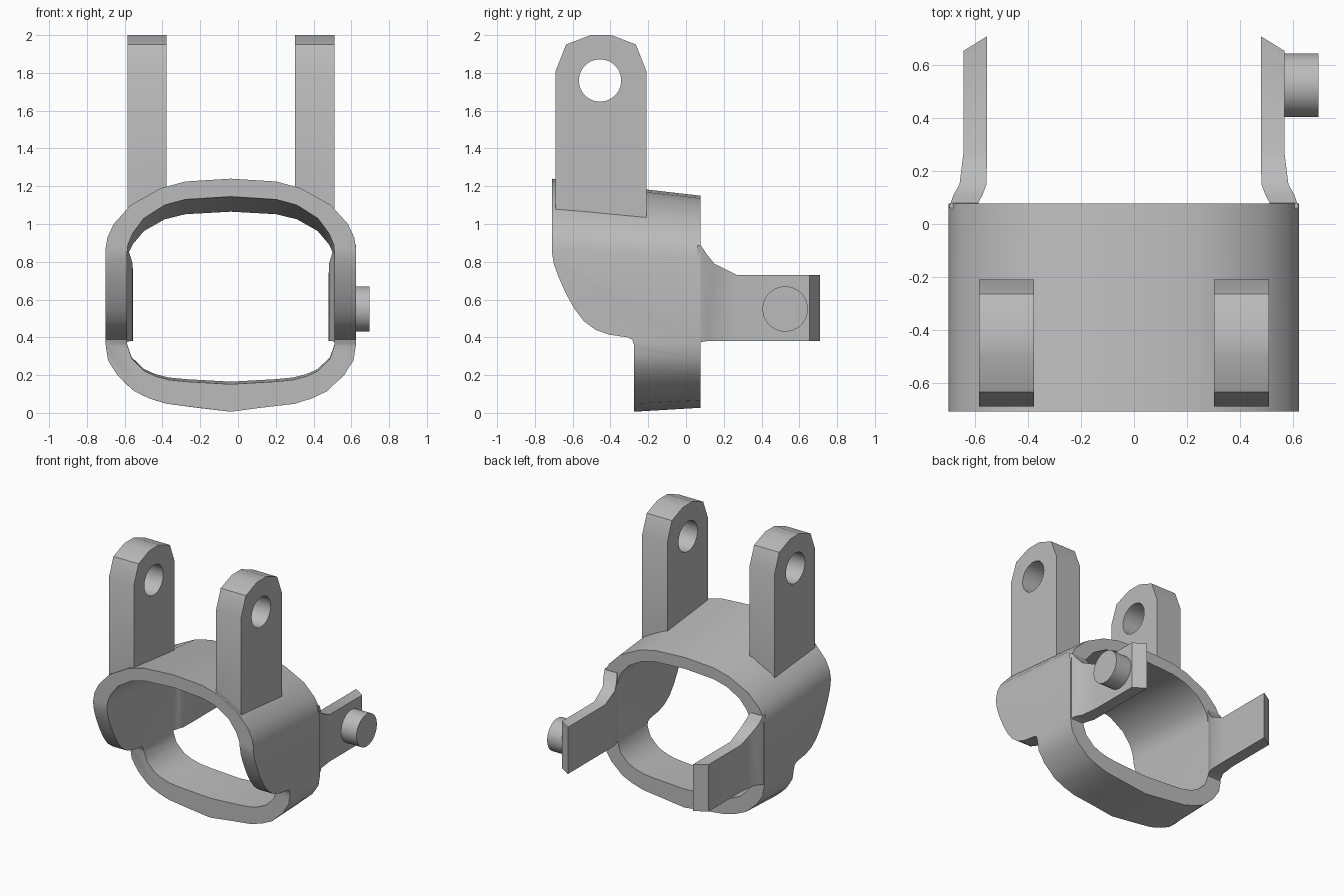
import bpy, bmesh
from math import pi
from mathutils import Matrix

if "Cube" in bpy.data.objects:
    bpy.data.objects.remove(bpy.data.objects["Cube"])

CX = -0.038          # symmetry plane of the clamp
FRONT, BACK = -0.71, 0.077

grey = bpy.data.materials.new("plain_grey")
grey.use_nodes = True
grey.diffuse_color = (0.5, 0.5, 0.5, 1)
grey.node_tree.nodes["Principled BSDF"].inputs["Base Color"].default_value = (0.5, 0.5, 0.5, 1)


def make(name, bm):
    bmesh.ops.recalc_face_normals(bm, faces=bm.faces)
    mesh = bpy.data.meshes.new(name)
    bm.to_mesh(mesh)
    bm.free()
    mesh.materials.append(grey)
    ob = bpy.data.objects.new(name, mesh)
    bpy.context.collection.objects.link(ob)
    return ob


def activate(ob):
    bpy.ops.object.select_all(action='DESELECT')
    ob.select_set(True)
    bpy.context.view_layer.objects.active = ob


def smooth(ob):
    activate(ob)
    bpy.ops.object.shade_smooth_by_angle(angle=pi / 6)


def loft(bm, loops, cap=True):
    """Bridge equal closed loops of points."""
    rows = [[bm.verts.new(p) for p in loop] for loop in loops]
    n = len(rows[0])
    for a, b in zip(rows, rows[1:]):
        for i in range(n):
            j = (i + 1) % n
            bm.faces.new((a[i], a[j], b[j], b[i]))
    if cap:
        bm.faces.new(rows[0])
        bm.faces.new(rows[-1])
    return rows


def side_prism(name, outline, x0, x1):
    """Extrude a (y, z) outline along x."""
    bm = bmesh.new()
    loft(bm, [[(x, y, z) for y, z in outline] for x in (x0, x1)])
    return make(name, bm)


def cylinder_x(name, x0, x1, y, z, r):
    bm = bmesh.new()
    bmesh.ops.create_cone(bm, cap_ends=True, segments=48, radius1=r, radius2=r, depth=x1 - x0,
                          matrix=Matrix.Translation(((x0 + x1) / 2, y, z)) @ Matrix.Rotation(pi / 2, 4, 'Y'))
    return make(name, bm)


def boolean(ob, cutter, operation):
    mod = ob.modifiers.new("cut", 'BOOLEAN')
    mod.operation, mod.solver, mod.object = operation, 'EXACT', cutter
    activate(ob)
    bpy.ops.object.modifier_apply(modifier=mod.name)
    bpy.data.objects.remove(cutter)


# Clamp ring: rounded tube that tapers a little towards the back
outer = [(0, 1.24), (.24, 1.225), (.37, 1.19), (.53, 1.10), (.62, 1.0), (.653, .93), (.663, .87),
         (.663, .36), (.65, .27), (.6, .185), (.51, .095), (.43, .055), (.34, .025), (0, -.02)]
inner = [(0, 1.145), (.24, 1.13), (.35, 1.10), (.46, 1.03), (.52, .95), (.545, .89), (.55, .84),
         (.55, .36), (.525, .28), (.46, .21), (.40, .18), (.33, .16), (.24, .15), (0, .135)]


def ring_loop(half, y):
    t = (y - FRONT) / (BACK - FRONT)
    full = half + [(-x, z) for x, z in half[-2:0:-1]]
    return [(CX + x, y, z + t * (.045 - .109 * z)) for x, z in full]


bm = bmesh.new()
loops = [ring_loop(outer, FRONT), ring_loop(outer, BACK), ring_loop(inner, BACK), ring_loop(inner, FRONT)]
rows = loft(bm, loops, cap=False)
n = len(rows[0])
for i in range(n):
    j = (i + 1) % n
    bm.faces.new((rows[3][i], rows[3][j], rows[0][j], rows[0][i]))
ring = make("clamp_ring", bm)

# Side outline trims the ring into a hood above and a narrow strap below
outline = [(-.8, 1.4), (-.8, .85), (-.71, .85), (-.70, .79), (-.675, .72), (-.635, .63), (-.59, .55),
           (-.54, .485), (-.48, .44), (-.41, .415), (-.31, .40), (-.285, .388), (-.275, .36),
           (-.275, -.1), (.2, -.1), (.2, 1.4)]
boolean(ring, side_prism("trim", outline, -1, 1), 'INTERSECT')
smooth(ring)

# Rear arms, flared where they meet the ring: y inside, y outside, x in, x out, bottom, top
stations = [(.06, .06, .551, .662, .36, .89), (.08, .08, .551, .655, .375, .885),
            (.11, .11, .535, .645, .38, .84), (.15, .15, .52, .622, .38, .79),
            (.27, .27, .518, .607, .38, .73), (.71, .655, .518, .607, .38, .73)]
# Upright lugs with a chamfered round top and a hole
lug_outline = [(-.69, 1.07), (-.69, 1.81), (-.635, 1.95), (-.505, 2), (-.395, 2), (-.265, 1.95),
               (-.21, 1.81), (-.21, 1.02), (-.49, 1.02)]
for side, s in (("left", 1), ("right", -1)):
    bm = bmesh.new()
    loft(bm, [[(CX + s * xi, yi, z0), (CX + s * xo, yo, z0), (CX + s * xo, yo, z1), (CX + s * xi, yi, z1)]
              for yi, yo, xi, xo, z0, z1 in stations])
    smooth(make(side + "_arm", bm))

    lug = side_prism(side + "_lug", lug_outline, CX + s * .34, CX + s * .548)
    for v in lug.data.vertices:      # bottom follows the slope of the ring
        if v.co.z < 1.2 and abs(v.co.x - CX) < .4:
            v.co.z += .09
    boolean(lug, cylinder_x("hole", -1, 1, -.455, 1.76, .112), 'DIFFERENCE')
    smooth(lug)

# Pin on the outside of the left arm
smooth(cylinder_x("pin", CX + .59, .697, .525, .55, .12))
